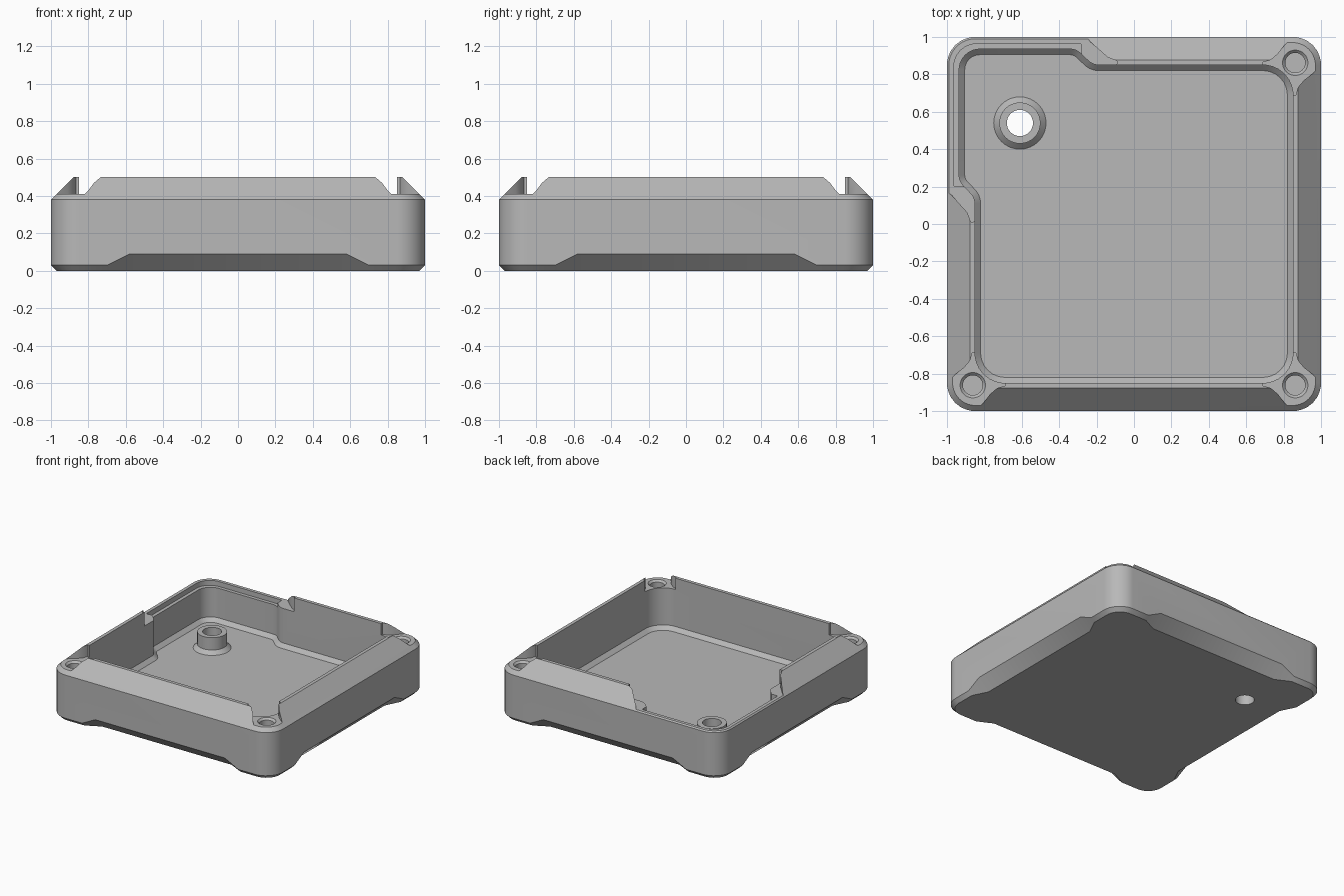
import bpy
from math import cos, sin, tan, tau, radians
from mathutils import Vector

if "Cube" in bpy.data.objects:
    bpy.data.objects.remove(bpy.data.objects["Cube"])

grey = bpy.data.materials.new("light_grey")
grey.diffuse_color = (0.48, 0.48, 0.48, 1)
grey.use_nodes = True
grey.node_tree.nodes["Principled BSDF"].inputs["Base Color"].default_value = (0.48, 0.48, 0.48, 1)


def fillet(corners, steps=8):
    """Round each (x, y, radius) corner of a closed outline."""
    pts = []
    for i, (x, y, r) in enumerate(corners):
        p = Vector((x, y))
        u = (Vector(corners[i - 1][:2]) - p).normalized()
        v = (Vector(corners[(i + 1) % len(corners)][:2]) - p).normalized()
        half = u.angle(v) / 2
        c = p + (u + v).normalized() * (r / sin(half))
        t = r / tan(half)
        a, b = p + u * t - c, p + v * t - c
        pts += [c + a.lerp(b, k / steps).normalized() * r for k in range(steps + 1)]
    return pts


def rounded_square(half, r):
    return fillet([(-half, -half, r), (half, -half, r), (half, half, r), (-half, half, r)])


def circle(cx, cy, r, n=32):
    return [(cx + r * cos(tau * k / n), cy + r * sin(tau * k / n)) for k in range(n)]


def at(outline, z):
    return [(p[0], p[1], z) for p in outline]


def loft(name, rings, caps=True):
    """Skin a stack of rings with equal point counts."""
    n = len(rings[0])
    faces = [(i * n + k, i * n + (k + 1) % n, (i + 1) * n + (k + 1) % n, (i + 1) * n + k)
             for i in range(len(rings) - 1) for k in range(n)]
    if caps:
        faces += [tuple(reversed(range(n))), tuple(range((len(rings) - 1) * n, len(rings) * n))]
    mesh = bpy.data.meshes.new(name)
    mesh.from_pydata([p for ring in rings for p in ring], [], faces)
    mesh.materials.append(grey)
    obj = bpy.data.objects.new(name, mesh)
    bpy.context.collection.objects.link(obj)
    return obj


def activate(obj):
    bpy.ops.object.select_all(action="DESELECT")
    obj.select_set(True)
    bpy.context.view_layer.objects.active = obj


def cut(target, cutter):
    cutter.hide_render = True
    mod = target.modifiers.new("cut", "BOOLEAN")
    mod.operation, mod.solver, mod.object = "DIFFERENCE", "EXACT", cutter
    activate(target)
    bpy.ops.object.modifier_apply(modifier=mod.name)
    bpy.data.objects.remove(cutter)


# Outer shell: rounded square with small foot chamfer and wide top chamfer
tray = loft("tray", [at(rounded_square(1 - inset, 0.15 - inset), z)
                     for inset, z in ((0.03, 0), (0, 0.03), (0, 0.38), (0.122, 0.502))])


# Cavity with a widened back corner and a chamfer around the floor
def cavity(d):
    a, b, r, s = 0.85 - d, 0.935 - d, 0.16 - d, 0.4 * d
    return fillet([(-a, -a, r), (a, -a, r), (a, a, r),
                   (-0.22 - s, a, 0.08 + d), (-0.31 - s, b, 0.08 - d), (-b, b, 0.11 - d),
                   (-b, 0.23 + s, 0.08 - d), (-a, 0.14 + s, 0.08 + d)])


FLOOR = 0.08
cut(tray, loft("cavity_cutter", [at(cavity(0.03), FLOOR), at(cavity(0), FLOOR + 0.03),
                                 at(cavity(0), 0.7)]))

# Lowered rim at the widened corner
curve = [(-0.1, 0.8), (-0.09, 0.872), (-0.14, 0.89), (-0.19, 0.935), (-0.235, 0.975), (-0.28, 1.05)]
rim = curve + [(-1.05, 1.05)] + [(-y, -x - 0.08) for x, y in reversed(curve)]
cut(tray, loft("rim_cutter", [at(rim, 0.39), at(rim, 0.7)]))

# Ledge just inside the lowered rim
ledge = fillet([(-0.963, 0.2, 0.01), (-0.8, 0.2, 0.01), (-0.8, 0.8, 0.01),
                (-0.28, 0.8, 0.01), (-0.28, 0.963, 0.01), (-0.963, 0.963, 0.12)])
cut(tray, loft("ledge_cutter", [at(ledge, 0.35), at(ledge, 0.7)]))

# Three screw corners: lowered pads with countersunk blind holes
flare = [(0.69, 0.865), (0.73, 0.876), (0.77, 0.91), (0.8, 0.95), (0.83, 0.98), (0.86, 1.05)]
pad = [(0.69, 0.69)] + flare + [(1.05, 1.05)] + [(y, x) for x, y in reversed(flare)]
for sx, sy in ((1, 1), (1, -1), (-1, -1)):
    outline = [(sx * x, sy * y) for x, y in pad]
    if sx * sy > 0:
        outline.reverse()
    cut(tray, loft("pad_cutter", [at(outline, 0.41), at(outline, 0.7)]))
    cut(tray, loft("screw_cutter", [at(circle(sx * 0.862, sy * 0.862, r), z)
                                    for r, z in ((0.053, 0.2), (0.053, 0.395), (0.069, 0.411), (0.069, 0.6))]))

# Sloped recess under each side, leaving four corner feet
sides = (lambda u, v: (u, -v), lambda u, v: (v, u), lambda u, v: (-u, v), lambda u, v: (-v, -u))
for place in sides:
    rings = []
    for u, h in ((-0.71, 0.025), (-0.58, 0.09), (0.58, 0.09), (0.71, 0.025)):
        section = ((1.1, h + 0.1), (0.9 - h, -0.1), (1.1, -0.1))
        rings.append([(*place(u, v), z) for v, z in section])
    recess = loft("recess_cutter", rings)
    activate(recess)
    bpy.ops.object.mode_set(mode="EDIT")
    bpy.ops.mesh.select_all(action="SELECT")
    bpy.ops.mesh.normals_make_consistent(inside=False)
    bpy.ops.object.mode_set(mode="OBJECT")
    cut(tray, recess)

# Through hole and its flared standoff
HX, HY = -0.61, 0.54
cut(tray, loft("hole_cutter", [at(circle(HX, HY, 0.07), z) for z in (-0.1, 0.3)]))
standoff = loft("standoff", [at(circle(HX, HY, r), z) for r, z in
                             ((0.14, FLOOR), (0.11, FLOOR + 0.03), (0.11, 0.21), (0.07, 0.21), (0.07, FLOOR))],
                caps=False)

for obj in (tray, standoff):
    activate(obj)
    bpy.ops.object.shade_smooth_by_angle(angle=radians(30))
